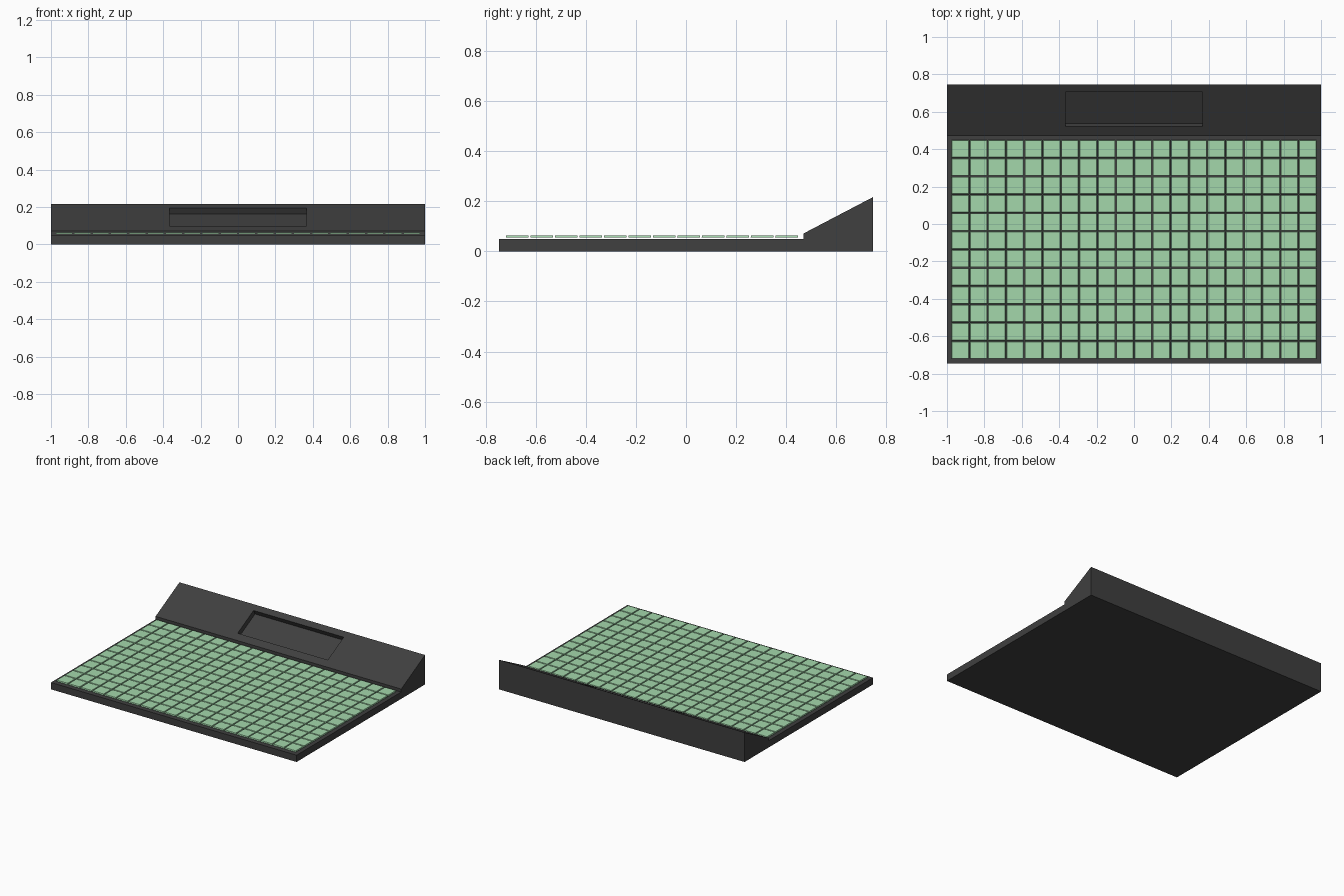
import bpy, bmesh, math
from mathutils import Matrix, Vector

if "Cube" in bpy.data.objects:
    bpy.data.objects.remove(bpy.data.objects["Cube"])


def material(name, rgb):
    m = bpy.data.materials.new(name)
    m.diffuse_color = (*rgb, 1)
    m.use_nodes = True
    m.node_tree.nodes["Principled BSDF"].inputs["Base Color"].default_value = m.diffuse_color
    return m


def finish(bm, name, mat):
    bmesh.ops.recalc_face_normals(bm, faces=bm.faces)
    me = bpy.data.meshes.new(name)
    bm.to_mesh(me)
    bm.free()
    me.materials.append(mat)
    ob = bpy.data.objects.new(name, me)
    bpy.context.collection.objects.link(ob)
    return ob


dark = material("dark grey", (0.05, 0.05, 0.05))
green = material("pale green", (0.37, 0.68, 0.41))

# Housing: side profile (y, z) extruded across the width
low, high = Vector((0, 0.47, 0.072)), Vector((0, 0.747, 0.217))
profile = [(-0.747, 0), (0.747, 0), (high.y, high.z), (low.y, low.z),
           (0.47, 0.05), (-0.747, 0.05)]
bm = bmesh.new()
face = bm.faces.new([bm.verts.new((-1, y, z)) for y, z in profile])
ext = bmesh.ops.extrude_face_region(bm, geom=[face])
bmesh.ops.translate(bm, vec=(2, 0, 0),
                    verts=[v for v in ext["geom"] if isinstance(v, bmesh.types.BMVert)])
housing = finish(bm, "housing", dark)

# Display recess cut square to the sloped panel
slope = high - low
angle = math.atan2(slope.z, slope.y)
depth = 0.037
centre = low + slope * ((0.6125 - low.y) / slope.y)
length = (0.705 - 0.52) / math.cos(angle)
bm = bmesh.new()
bmesh.ops.create_cube(bm, size=1, matrix=Matrix.Translation(centre)
                      @ Matrix.Rotation(angle, 4, 'X')
                      @ Matrix.Diagonal((0.734, length, depth * 2, 1)))
cutter = finish(bm, "recess_cutter", dark)
cutter.hide_render = True
cutter.hide_set(True)
mod = housing.modifiers.new("recess", 'BOOLEAN')
mod.operation = 'DIFFERENCE'
mod.solver = 'EXACT'
mod.object = cutter

# Grid of thin pads, slightly narrower on top, hovering above the deck
cols, rows, pitch, size = 20, 12, 0.0978, 0.092
bm = bmesh.new()
for c in range(cols):
    for r in range(rows):
        x = (c - (cols - 1) / 2) * pitch
        y = -0.136 + (r - (rows - 1) / 2) * pitch
        made = bmesh.ops.create_cube(bm, size=1, matrix=Matrix.Translation((x, y, 0.0595))
                                     @ Matrix.Diagonal((size, size, 0.009, 1)))
        for v in made["verts"]:
            if v.co.z > 0.0595:
                v.co.x = x + (v.co.x - x) * 0.96
                v.co.y = y + (v.co.y - y) * 0.96
finish(bm, "pad_grid", green)
